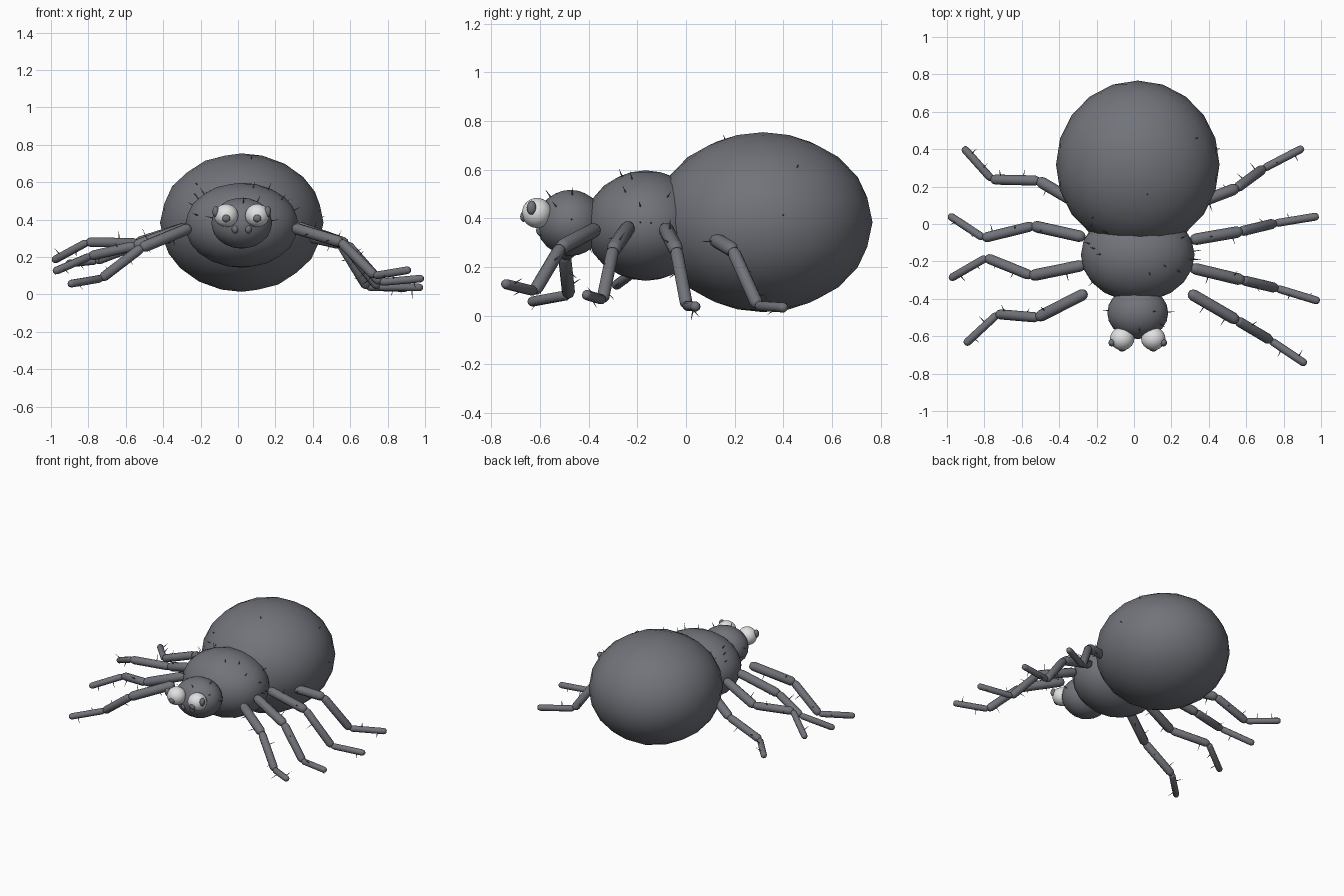
import bpy, bmesh, math, random
from mathutils import Vector

if "Cube" in bpy.data.objects:
    bpy.data.objects.remove(bpy.data.objects["Cube"])

random.seed(4)


def material(name, rgb):
    m = bpy.data.materials.new(name)
    m.diffuse_color = (*rgb, 1)
    m.use_nodes = True
    m.node_tree.nodes["Principled BSDF"].inputs["Base Color"].default_value = m.diffuse_color
    return m


GREY = material("slate grey", (0.165, 0.172, 0.195))
WHITE = material("eye white", (0.75, 0.75, 0.75))


def finish(name, bm, mat, smooth=True):
    bmesh.ops.recalc_face_normals(bm, faces=bm.faces[:])
    me = bpy.data.meshes.new(name)
    bm.to_mesh(me)
    bm.free()
    for p in me.polygons:
        p.use_smooth = smooth
    me.materials.append(mat)
    ob = bpy.data.objects.new(name, me)
    bpy.context.collection.objects.link(ob)
    return ob


def ball(name, centre, radii, mat=GREY, sub=3):
    bm = bmesh.new()
    bmesh.ops.create_icosphere(bm, subdivisions=sub, radius=1)
    for v in bm.verts:
        v.co = Vector([c + r * k for c, r, k in zip(centre, radii, v.co)])
    return finish(name, bm, mat)


def tube(bm, a, b, rings, sides):
    """Loft rings of (distance along a-b, radius) and close both ends."""
    q = (b - a).to_track_quat('Z', 'Y')
    loops = []
    for d, r in rings:
        loops.append([bm.verts.new(a + q @ Vector((
            r * math.cos(2 * math.pi * i / sides),
            r * math.sin(2 * math.pi * i / sides), d))) for i in range(sides)])
    for lo, hi in zip(loops, loops[1:]):
        for i in range(sides):
            j = (i + 1) % sides
            bm.faces.new((lo[i], lo[j], hi[j], hi[i]))
    bm.faces.new(loops[0][::-1])
    bm.faces.new(loops[-1])


def segment(name, a, b, r):
    a, b = Vector(a), Vector(b)
    n = (b - a).length
    bm = bmesh.new()
    tube(bm, a, b, [(-0.6 * r, 0.45 * r), (-0.3 * r, 0.8 * r), (0.3 * r, r),
                    (n - 0.3 * r, r), (n + 0.3 * r, 0.8 * r),
                    (n + 0.6 * r, 0.45 * r)], 10)
    finish(name, bm, GREY)


hairs = bmesh.new()


def hair(base, direction, length=0.04):
    base = Vector(base)
    d = Vector(direction).normalized()
    tube(hairs, base - d * 0.01, base + d, [(0, 0.004), (length + 0.01, 0.0006)], 4)


# Body
MID = 0.02
parts = {
    "abdomen": ((MID, 0.317, 0.384), (0.437, 0.45, 0.37)),
    "thorax": ((MID, -0.165, 0.37), (0.304, 0.25, 0.227)),
    "head": ((MID, -0.475, 0.381), (0.163, 0.14, 0.136)),
}
for name, (c, r) in parts.items():
    ball(name, c, r)

# Eyes with pupils, small side eyes and fangs
for side, s in (("left", -1), ("right", 1)):
    x = MID + 0.083 * s
    ball(side + "_eye", (x, -0.613, 0.422), (0.065, 0.062, 0.062), WHITE)
    ball(side + "_pupil", (x, -0.668, 0.407), (0.022, 0.014, 0.022), GREY, 2)
    ball(side + "_side_eye", (x + 0.056 * s, -0.635, 0.443),
         (0.018, 0.02, 0.03), GREY, 2)
    ball(side + "_fang", (MID + 0.035 * s, -0.595, 0.35), (0.02, 0.022, 0.025), GREY, 2)

# Legs: hip, knee, ankle and tip
legs = {
    "right_leg_1": ((.30, -.37, .355), (.55, -.515, .28), (.73, -.622, .10), (.91, -.743, .13)),
    "right_leg_2": ((.31, -.235, .365), (.58, -.30, .27), (.76, -.343, .065), (.98, -.41, .085)),
    "right_leg_3": ((.31, -.085, .36), (.57, -.04, .27), (.75, .003, .04), (.975, .04, .037)),
    "right_leg_4": ((.31, .10, .325), (.55, .192, .27), (.69, .295, .04), (.895, .402, .033)),
    "left_leg_1": ((-.26, -.37, .355), (-.515, -.50, .25), (-.73, -.482, .085), (-.895, -.635, .057)),
    "left_leg_2": ((-.27, -.22, .36), (-.55, -.277, .26), (-.79, -.18, .205), (-.975, -.287, .125)),
    "left_leg_3": ((-.27, -.07, .36), (-.54, -.01, .275), (-.805, -.075, .28), (-.98, .04, .185)),
    "left_leg_4": ((-.27, .09, .325), (-.51, .232, .275), (-.76, .238, .18), (-.905, .40, .165)),
}
for name, pts in legs.items():
    for label, a, b, r in zip(("thigh", "shin", "foot"), pts, pts[1:], (.031, .027, .021)):
        a, b = Vector(a), Vector(b)
        step = (b - a).normalized() * 0.012
        segment(f"{name}_{label}", a + step, b - step * (0 if label == "foot" else 1), r)
        # Two bristles on each segment
        for t in (0.35, 0.8):
            d = Vector([random.uniform(-1, 1) for _ in range(3)])
            d -= d.project(b - a)
            d.normalize()
            hair(a.lerp(b, t) + d * r * 0.95, d)

# Bristles scattered over the thorax and head, a few on the abdomen
for name, count in (("thorax", 16), ("head", 5), ("abdomen", 6)):
    c, r = parts[name]
    for _ in range(count):
        n = Vector((random.gauss(0, 1), random.gauss(0, 0.5), abs(random.gauss(0, 1)))).normalized()
        p = Vector([k + m * u for k, m, u in zip(c, r, n)])
        hair(p, [u / m for u, m in zip(n, r)], 0.015 if name == "abdomen" else 0.035)
finish("bristles", hairs, GREY, False)
